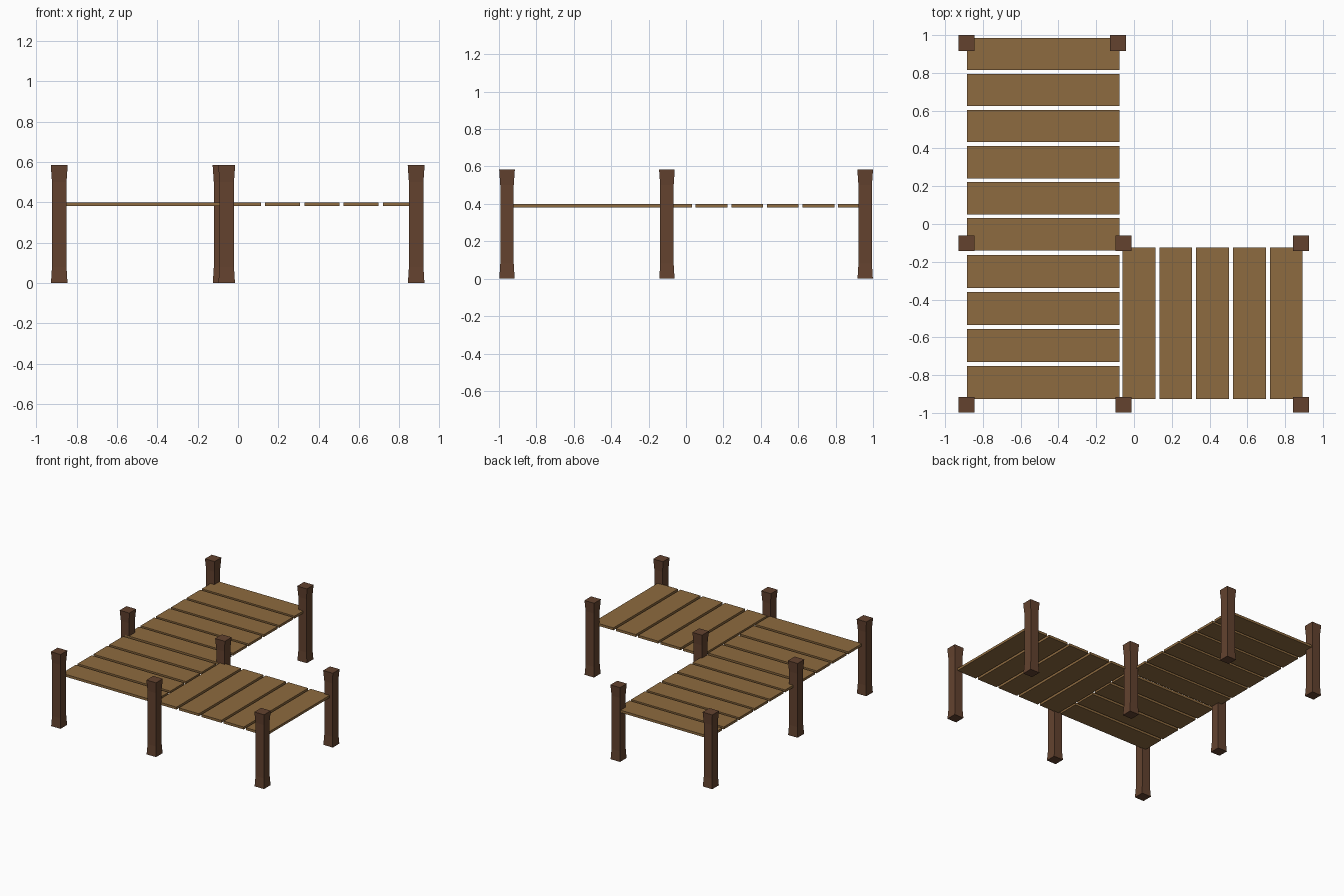
import bpy, bmesh
from mathutils import Matrix

if "Cube" in bpy.data.objects:
    bpy.data.objects.remove(bpy.data.objects["Cube"])


def material(name, color):
    m = bpy.data.materials.new(name)
    m.diffuse_color = (*color, 1)
    m.use_nodes = True
    m.node_tree.nodes["Principled BSDF"].inputs["Base Color"].default_value = m.diffuse_color
    return m


plank_mat = material("plank_wood", (0.27, 0.145, 0.05))
post_mat = material("post_wood", (0.125, 0.055, 0.028))


def add_object(name, bm, mat):
    bmesh.ops.recalc_face_normals(bm, faces=bm.faces)
    me = bpy.data.meshes.new(name)
    bm.to_mesh(me)
    bm.free()
    me.materials.append(mat)
    ob = bpy.data.objects.new(name, me)
    bpy.context.collection.objects.link(ob)
    return ob


def plank(name, x0, x1, y0, y1, z0=0.381, z1=0.4):
    bm = bmesh.new()
    size = Matrix.Diagonal((x1 - x0, y1 - y0, z1 - z0, 1))
    centre = Matrix.Translation(((x0 + x1) / 2, (y0 + y1) / 2, (z0 + z1) / 2))
    bmesh.ops.create_cube(bm, size=1, matrix=centre @ size)
    add_object(name, bm, plank_mat)


# Square post, slimmer in the middle and flared at both ends: (height, half width)
POST_PROFILE = [(0, 0.041), (0.08, 0.036), (0.5, 0.036), (0.585, 0.042)]


def post(name, x, y):
    bm = bmesh.new()
    rings = [[bm.verts.new((sx * h, sy * h, z))
              for sx, sy in ((-1, -1), (1, -1), (1, 1), (-1, 1))]
             for z, h in POST_PROFILE]
    for a, b in zip(rings, rings[1:]):
        for i in range(4):
            j = (i + 1) % 4
            bm.faces.new((a[i], a[j], b[j], b[i]))
    bm.faces.new(rings[0])
    bm.faces.new(rings[-1])
    add_object(name, bm, post_mat).location = (x, y, 0)


# Long walkway: back run of six planks
for i in range(6):
    y = -0.139 + i * 0.1906
    plank(f"back_plank_{i + 1}", -0.885, -0.078, y, y + 0.17)

# Corner section: four planks
for i in range(4):
    y = -0.926 + i * 0.196
    plank(f"corner_plank_{i + 1}", -0.885, -0.078, y, y + 0.173)

# Side walkway: five planks running the other way
for i in range(5):
    x = -0.061 + i * 0.195
    plank(f"side_plank_{i + 1}", x, x + 0.174, -0.926, -0.124)

# Support posts
for name, x, y in [
    ("front_left_post", -0.887, -0.957),
    ("front_middle_post", -0.056, -0.957),
    ("front_right_post", 0.884, -0.957),
    ("middle_left_post", -0.887, -0.102),
    ("inner_corner_post", -0.056, -0.102),
    ("middle_right_post", 0.884, -0.102),
    ("back_left_post", -0.887, 0.958),
    ("back_right_post", -0.084, 0.958),
]:
    post(name, x, y)
